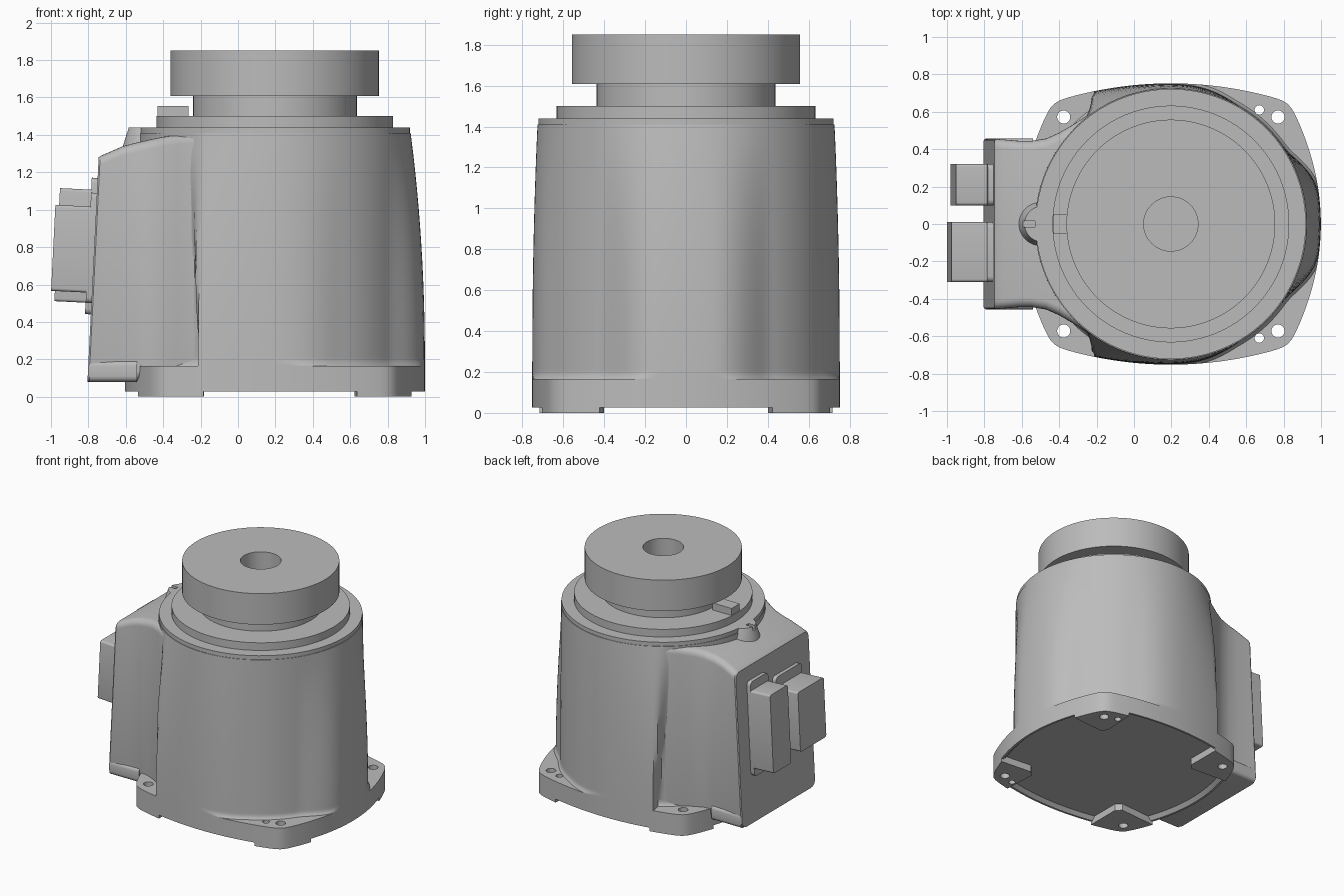
import bpy, bmesh
from math import sin, cos, pi, radians, degrees, sqrt, atan
from mathutils import Matrix

cube = bpy.data.objects.get("Cube")
if cube:
    bpy.data.objects.remove(cube)

CX = 0.197      # x of the turning axis
SEG = 180
TILT = atan(0.05)

grey = bpy.data.materials.new("cast_grey")
grey.use_nodes = True
GREY = (0.5, 0.5, 0.5, 1)
grey.diffuse_color = GREY
grey.node_tree.nodes["Principled BSDF"].inputs["Base Color"].default_value = GREY


def shade(ob, angle=30):
    bpy.ops.object.select_all(action='DESELECT')
    ob.select_set(True)
    bpy.context.view_layer.objects.active = ob
    bpy.ops.object.shade_smooth_by_angle(angle=radians(angle))


def finish(name, bm, angle=30):
    bmesh.ops.recalc_face_normals(bm, faces=bm.faces)
    me = bpy.data.meshes.new(name)
    bm.to_mesh(me)
    bm.free()
    ob = bpy.data.objects.new(name, me)
    bpy.context.collection.objects.link(ob)
    me.materials.append(grey)
    shade(ob, angle)
    return ob


def loft(name, rings, angle=30):
    """Skin a stack of equal-length closed rings and cap both ends."""
    bm = bmesh.new()
    vs = [[bm.verts.new(p) for p in ring] for ring in rings]
    n = len(vs[0])
    for a, b in zip(vs, vs[1:]):
        for i in range(n):
            j = (i + 1) % n
            bm.faces.new((a[i], a[j], b[j], b[i]))
    bm.faces.new(vs[0])
    bm.faces.new(vs[-1])
    return finish(name, bm, angle)


def circle(x, y, r, z, n=96):
    return [(x + r * cos(2 * pi * i / n), y + r * sin(2 * pi * i / n), z) for i in range(n)]


def polar(radius, z):
    return [(CX + radius(2 * pi * i / SEG) * cos(2 * pi * i / SEG),
             radius(2 * pi * i / SEG) * sin(2 * pi * i / SEG), z) for i in range(SEG)]


def lathe(name, profile, x=CX):
    return loft(name, [circle(x, 0, r, z) for r, z in profile])


def box(name, lo, hi, bevel=0.0, tilt=0.0):
    bm = bmesh.new()
    bmesh.ops.create_cube(bm, size=1)
    bmesh.ops.scale(bm, vec=[b - a for a, b in zip(lo, hi)], verts=bm.verts)
    if bevel:
        edges = [e for e in bm.edges if abs(e.verts[0].co.x - e.verts[1].co.x) > 1e-4]
        bmesh.ops.bevel(bm, geom=edges, offset=bevel, segments=4, profile=0.5, affect='EDGES')
    mid = Matrix.Translation([(a + b) / 2 for a, b in zip(lo, hi)])
    bmesh.ops.transform(bm, matrix=mid @ Matrix.Rotation(tilt, 4, 'Y'), verts=bm.verts)
    return finish(name, bm)


def cut(target, cutter):
    mod = target.modifiers.new("cut", 'BOOLEAN')
    mod.operation = 'DIFFERENCE'
    mod.solver = 'EXACT'
    mod.object = cutter
    bpy.context.view_layer.objects.active = target
    bpy.ops.object.modifier_apply(modifier=mod.name)
    bpy.data.objects.remove(cutter)
    shade(target)


def side(c, s, reach, bow):
    """Distance along a ray to a side bowed like reach - bow * t * t."""
    c, s = abs(c), abs(s)
    if s < 1e-4:
        return reach
    return (-c + sqrt(c * c + 4 * bow * s * s * reach)) / (2 * bow * s * s)


def outline(t):
    a = side(cos(t), sin(t), 0.802, 0.4)
    b = side(sin(t), cos(t), 0.752, 0.25)
    return (a ** -50 + b ** -50) ** (-1 / 50)


def fade(v, full, none):
    u = min(max((v - none) / (full - none), 0), 1)
    return u * u * (3 - 2 * u)


def body_radius(t, z):
    d = abs((degrees(t) + 180) % 360 - 180)
    u = min(max((z - 0.2) / 1.21, 0), 1)
    round_r = 0.732 - 0.006 * u
    if d < 45:
        w = fade(d, 10, 35)
    elif d < 100:
        w = fade(d, 93, 60)
    else:
        w = fade(d, 120.5, 122 + 10 * u)
    r = round_r + w * (1 - u * u) * (outline(t) - round_r)
    foot = min(max(0, 0.2 - z) / 0.035, 1)
    return min(r + 0.014 * foot ** 2, outline(t))


# base plate with a shallow slope-sided recess underneath
plate = loft("base_plate", [polar(outline, 0.027), polar(outline, 0.165)])
cut(plate, loft("recess_cutter", [polar(lambda t, k=k: outline(t) * k, z)
                                  for k, z in ((0.98, -0.05), (0.98, 0.026), (0.945, 0.055))]))

# four corner feet with clipped inner corners
rim = [(p[0] - CX, p[1]) for p in polar(outline, 0)]
feet = []
for sx, inner in ((1, 0.425), (-1, 0.38)):
    for sy in (1, -1):
        pts = [p for p in rim if p[0] * sx > inner and p[1] * sy > 0.4]
        clip = [(sx * inner, sy * 0.44), (sx * (inner + 0.04), sy * 0.4)]
        ring = pts + clip[::sx * sy]
        feet.append(loft("foot", [[(CX + x, y, z) for x, y in ring] for z in (0, 0.065)]))

# bolt and dowel holes
holes = [(CX + sx * 0.573, sy * 0.572, 0.035) for sx in (1, -1) for sy in (1, -1)]
holes += [(0.67, sy * 0.61, 0.025) for sy in (1, -1)]
for x, y, r in holes:
    near = [f for f in feet if all(a * b > 0 for a, b in zip(f.data.vertices[0].co, (x, y)))]
    for part in [plate] + near:
        cut(part, loft("hole_cutter", [circle(x, y, r, z, 24) for z in (-0.1, 0.3)]))

# main housing, round on top and spreading to the plate edges below
levels = [0.13, 0.165, 0.172, 0.18, 0.19, 0.2, 0.215] + [0.215 + 0.0995 * i for i in range(1, 13)]
loft("main_housing", [polar(lambda t, z=z: body_radius(t, z), z) for z in levels], 35)

# turning stack on top
lathe("housing_cap", [(0.722, 1.38), (0.722, 1.44)])
lathe("bearing_ring", [(0.633, 1.43), (0.633, 1.5)])
lathe("neck", [(0.438, 1.49), (0.438, 1.62)])
lathe("top_flange", [(0.145, 1.62), (0.145, 1.85), (0.558, 1.85), (0.558, 1.607), (0.3, 1.607)])
box("stop_key", (-0.43, -0.05, 1.49), (-0.265, 0.05, 1.555))


# rear cable box, flaring into the housing
def box_section(x, w, top, low, r=0.05):
    pts = []
    for cy, cz, a0 in ((w - r, top - r, 0), (r - w, top - r, 90),
                       (r - w, low + r, 180), (w - r, low + r, 270)):
        for k in range(6):
            a = radians(a0 + 18 * k)
            y, z = cy + r * cos(a), cz + r * sin(a)
            lean = 0.05 * (z - 1.28) * fade(x, -0.745, -0.55)
            pts.append((x + lean, y, z))
    return pts


flare = [(-0.745, 0.45, 1.28), (-0.737, 0.455, 1.287), (-0.7, 0.452, 1.303), (-0.62, 0.445, 1.338),
         (-0.55, 0.444, 1.357), (-0.47, 0.457, 1.375), (-0.4, 0.488, 1.389), (-0.32, 0.535, 1.4),
         (-0.24, 0.587, 1.408), (-0.15, 0.62, 1.41), (0, 0.6, 1.41)]
loft("cable_box", [box_section(x, w, top, 0.08 if x < -0.5 else 0.12) for x, w, top in flare])
box("cable_box_sill", (-0.795, -0.457, 0.08), (-0.54, 0.457, 0.195), 0.03)

# slotted index boss at the rear of the cap
boss = lathe("index_boss", [(0.13, 1.3), (0.125, 1.34), (0.095, 1.44)], x=-0.49)
cut(boss, box("slot_cutter", (-0.6, -0.015, 1.41), (-0.53, 0.015, 1.5)))

# two connectors with mounting flanges
for name, y0, y1, tip, low, high, f_low, f_high in (
        ("wide", -0.31, 0.01, -0.988, 0.56, 1.02, 0.5, 1.09),
        ("narrow", 0.1, 0.32, -0.967, 0.505, 1.11, 0.44, 1.17)):
    box(name + "_connector", (tip, y0, low), (-0.74, y1, high), 0.015, TILT)
    box(name + "_connector_flange", (-0.8, y0, f_low), (-0.74, y1, f_high), 0.03, TILT)
